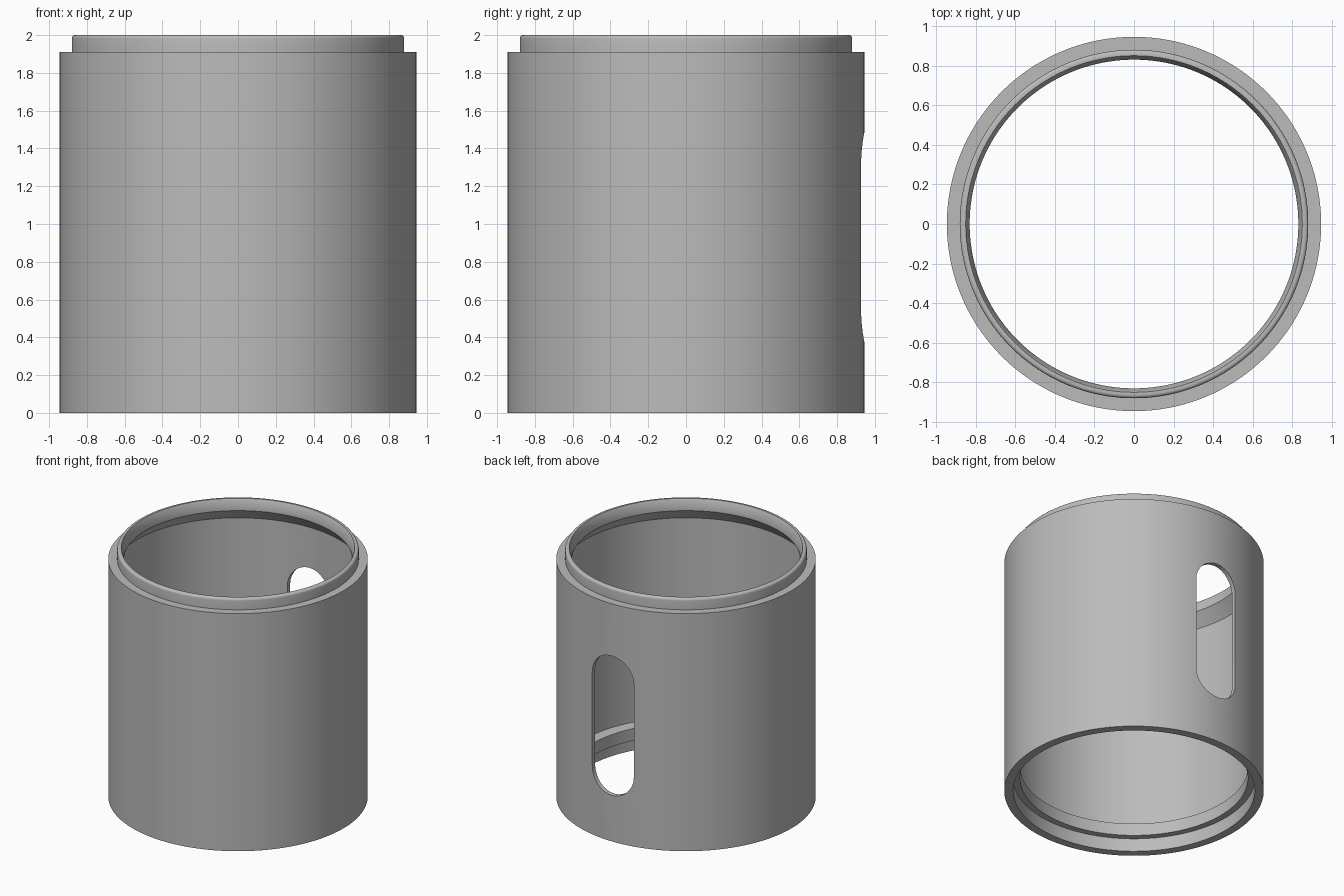
import bpy
import bmesh
from math import cos, sin, pi

cube = bpy.data.objects.get("Cube")
if cube:
    bpy.data.objects.remove(cube, do_unlink=True)

SEGMENTS = 160

# Single grey finish
grey = bpy.data.materials.new("plain grey")
grey.use_nodes = True
colour = (0.5, 0.5, 0.5, 1)
grey.diffuse_color = colour
grey.node_tree.nodes["Principled BSDF"].inputs["Base Color"].default_value = colour


def make_object(name, bm):
    bmesh.ops.recalc_face_normals(bm, faces=bm.faces)
    mesh = bpy.data.meshes.new(name)
    bm.to_mesh(mesh)
    bm.free()
    mesh.materials.append(grey)
    obj = bpy.data.objects.new(name, mesh)
    bpy.context.collection.objects.link(obj)
    return obj


def lathe(name, profile):
    """Spin a closed (radius, height) profile around z."""
    bm = bmesh.new()
    rings = []
    for i in range(SEGMENTS):
        a = 2 * pi * i / SEGMENTS
        rings.append([bm.verts.new((r * cos(a), r * sin(a), z)) for r, z in profile])
    n = len(profile)
    for i in range(SEGMENTS):
        here, there = rings[i], rings[(i + 1) % SEGMENTS]
        for j in range(n):
            k = (j + 1) % n
            bm.faces.new((here[j], there[j], there[k], here[k]))
    return make_object(name, bm)


def slot_cutter(name, radius, low, high, y_near, y_far, steps=16):
    """Upright rounded slot, extruded along y."""
    bm = bmesh.new()
    outline = []
    for centre, start in ((high - radius, 0), (low + radius, pi)):
        for i in range(steps + 1):
            a = start + pi * i / steps
            outline.append(bm.verts.new((radius * cos(a), y_near, centre + radius * sin(a))))
    face = bm.faces.new(outline)
    extruded = bmesh.ops.extrude_face_region(bm, geom=[face])["geom"]
    moved = [v for v in extruded if isinstance(v, bmesh.types.BMVert)]
    bmesh.ops.translate(bm, verts=moved, vec=(0, y_far - y_near, 0))
    return make_object(name, bm)


# Sleeve wall: stepped socket below, thin wall, sloped shoulder and rounded lip above
fillet = 0.018
lip_round = [(0.88 - fillet + fillet * cos(a), 2 - fillet + fillet * sin(a))
             for a in (pi / 2 * i / 5 for i in range(6))]
profile = [
    (0.88, 0), (0.945, 0), (0.945, 1.91), (0.88, 1.91),
    *lip_round,
    (0.85, 2), (0.845, 1.99), (0.83, 1.94), (0.83, 1.91),
    (0.91, 1.815), (0.91, 0.212), (0.83, 0.203), (0.83, 0.105), (0.88, 0.105),
]
sleeve = lathe("sleeve_body", profile)

# Rounded slot through the rear wall
cutter = slot_cutter("slot_cutter", 0.185, 0.37, 1.49, 0.5, 1.2)
cutter.hide_render = True
cut = sleeve.modifiers.new("rear_slot", "BOOLEAN")
cut.operation = "DIFFERENCE"
cut.solver = "EXACT"
cut.object = cutter

bpy.ops.object.select_all(action="DESELECT")
sleeve.select_set(True)
bpy.context.view_layer.objects.active = sleeve
bpy.ops.object.modifier_apply(modifier=cut.name)
bpy.data.objects.remove(cutter, do_unlink=True)
bpy.ops.object.shade_smooth_by_angle(angle=pi / 7)
